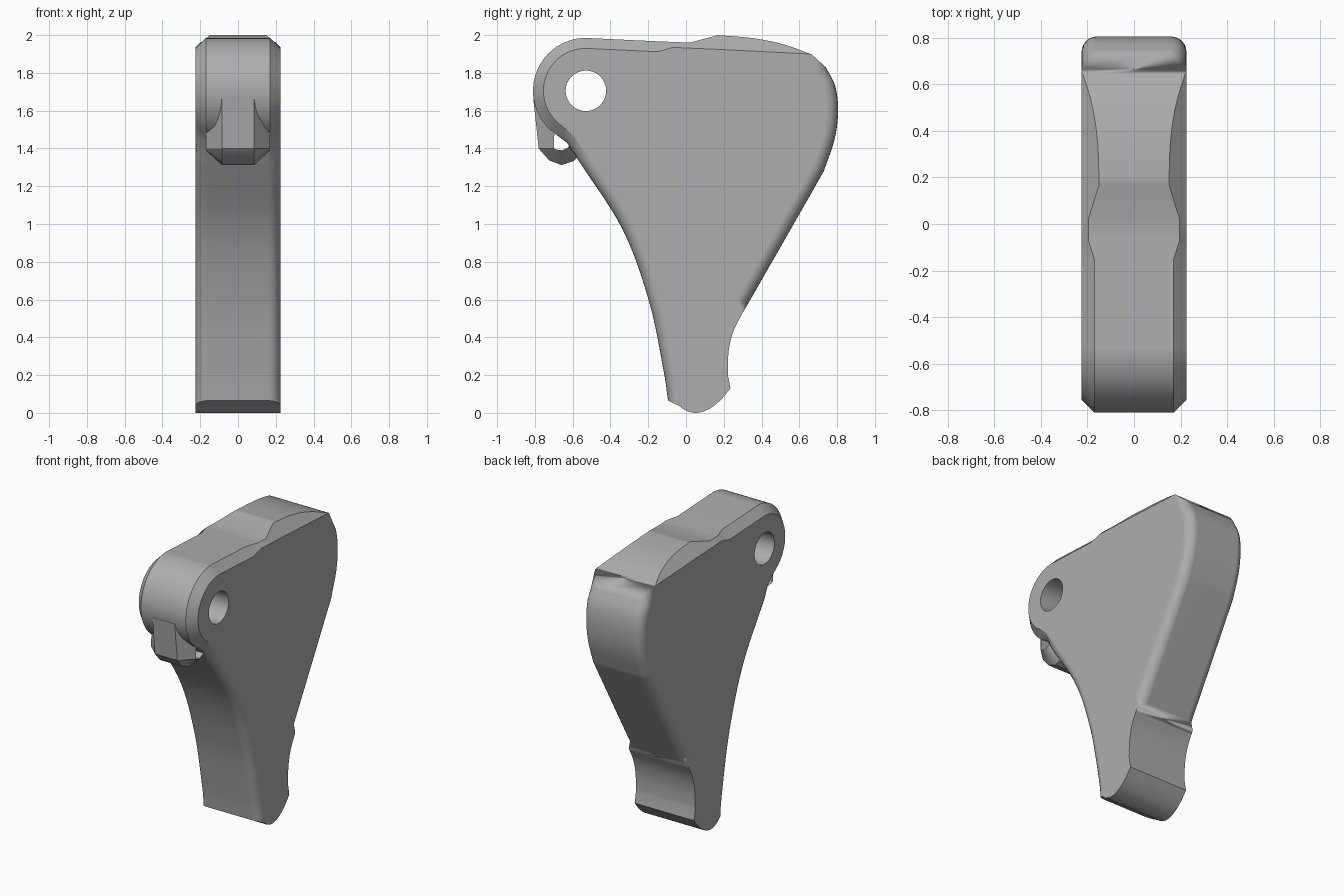
import bpy, bmesh, math
from mathutils import Vector

if "Cube" in bpy.data.objects:
    bpy.data.objects.remove(bpy.data.objects["Cube"])

HALF = 0.225      # half thickness of the lever
STEPS = 6         # layers in each edge rounding
PIVOT = Vector((-0.53, 1.705))

grey = bpy.data.materials.new("satin grey")
grey.use_nodes = True
grey.diffuse_color = (0.42, 0.42, 0.42, 1)
grey.node_tree.nodes["Principled BSDF"].inputs["Base Color"].default_value = grey.diffuse_color


def spline(points, steps=6):
    """Catmull-Rom curve through the points, ends included."""
    p = [Vector(q) for q in points]
    p = [2 * p[0] - p[1]] + p + [2 * p[-1] - p[-2]]
    out = []
    for a, b, c, d in zip(p, p[1:], p[2:], p[3:]):
        for i in range(steps):
            t = i / steps
            out.append(0.5 * (2 * b + (c - a) * t + (2 * a - 5 * b + 4 * c - d) * t**2
                              + (3 * b - a - 3 * c + d) * t**3))
    return out + [p[-2]]


def finish(name, bm):
    bmesh.ops.remove_doubles(bm, verts=bm.verts, dist=0.0002)
    bmesh.ops.recalc_face_normals(bm, faces=bm.faces)
    mesh = bpy.data.meshes.new(name)
    bm.to_mesh(mesh)
    bm.free()
    mesh.materials.append(grey)
    obj = bpy.data.objects.new(name, mesh)
    bpy.context.collection.objects.link(obj)
    return obj


def select(obj):
    bpy.ops.object.select_all(action='DESELECT')
    obj.select_set(True)
    bpy.context.view_layer.objects.active = obj


def loft(bm, rings):
    """Skin closed rings of points and cap both ends."""
    rows = [[bm.verts.new(co) for co in ring] for ring in rings]
    for r, s in zip(rows, rows[1:]):
        for i in range(len(r)):
            j = (i + 1) % len(r)
            bm.faces.new((r[i], r[j], s[j], s[i]))
    bm.faces.new(rows[0])
    bm.faces.new(rows[-1])


# Lever outline: each entry is (point, edge size, roundness, inset direction or None)
DOWN = Vector((0, -1))
outline = []


def add(points, size, rounded=1, direction=None):
    outline.extend((Vector(p), size, rounded, direction) for p in points)


# pivot boss with chamfered rim
add([PIVOT + 0.28 * Vector((math.cos(a), math.sin(a)))
     for a in (math.radians(90 + 5 * i) for i in range(30))], 0.055, 0)
add([(-0.63, 1.43)], 0.055, 0)
# concave finger face with rounded edges
front = spline([(-0.575, 1.345), (-0.335, 0.97), (-0.195, 0.587), (-0.12, 0.23), (-0.095, 0.065)])
add(front[:-1], 0.065)
add(front[-1:], 0.065, 1, Vector((0.9, -0.43)))
# rounded toe and rear scoop with sharp edges
add(spline([(-0.036, 0.037), (0.0, 0.012), (0.06, 0.0), (0.13, 0.025), (0.19, 0.075), (0.235, 0.13)], 4), 0)
add(spline([(0.222, 0.2), (0.225, 0.32), (0.25, 0.43), (0.3, 0.53)], 4), 0)
# straight back and rounded heel
add([(0.325, 0.572), (0.5, 0.877)], 0.065)
add(spline([(0.73, 1.28), (0.787, 1.45), (0.805, 1.6), (0.79, 1.73), (0.74, 1.83)]), 0.065)
# crowned top with slanted side cuts
for p in spline([(0.665, 1.898), (0.52, 1.95), (0.36, 1.983), (0.17, 2.0)]):
    add([p], max(0.0, p.y - (1.933 - 0.05 * p.x)), 0, DOWN)
# ramp down to the boss
add([(0.02, 1.96)], 0.029, 0, DOWN)
add([(-0.07, 1.964)], 0.029, 0, DOWN)
add([(-0.15, 1.967)], 0.055, 0, DOWN)


def layer(f, side):
    """One ring of the lever: f runs from the side face to the rim."""
    ring = []
    for i, (p, size, rounded, direction) in enumerate(outline):
        along = (outline[(i + 1) % len(outline)][0] - outline[i - 1][0]).normalized()
        inward = direction or Vector((-along.y, along.x))
        t = f * math.pi / 2
        inset, drop = (1 - math.sin(t), 1 - math.cos(t)) if rounded else (1 - f, f)
        q = p + inward * inset * size
        ring.append((side * (HALF - drop * size), q.x, q.y))
    return ring


bm = bmesh.new()
fractions = [i / STEPS for i in range(STEPS + 1)]
loft(bm, [layer(f, 1) for f in fractions] + [layer(f, -1) for f in reversed(fractions)])
lever = finish("lever_body", bm)

# pivot hole through the boss
bpy.ops.mesh.primitive_cylinder_add(vertices=64, radius=0.107, depth=1,
                                    location=(0, *PIVOT), rotation=(0, math.pi / 2, 0))
cutter = bpy.context.object
cutter.name = "pivot_hole_cutter"
cutter.hide_render = True
cutter.data.materials.append(grey)
select(lever)
cut = lever.modifiers.new("pivot hole", 'BOOLEAN')
cut.operation = 'DIFFERENCE'
cut.solver = 'EXACT'
cut.object = cutter
bpy.ops.object.modifier_apply(modifier=cut.name)
bpy.data.objects.remove(cutter)
bpy.ops.object.shade_smooth_by_angle(angle=math.radians(28))
lever.modifiers.new("even shading", 'WEIGHTED_NORMAL').keep_sharp = True

# hooked nose under the boss: narrow outer face, wide inner face
outer = [(-0.808, 1.66), (-0.78, 1.40), (-0.725, 1.337), (-0.66, 1.312), (-0.595, 1.333), (-0.5, 1.42)]
inner = [(-0.69, 1.66), (-0.70, 1.40), (-0.68, 1.393), (-0.655, 1.39), (-0.625, 1.405), (-0.55, 1.48)]
bm = bmesh.new()
loft(bm, [[(-0.085, *o), (0.085, *o), (0.17, *n), (-0.17, *n)] for o, n in zip(outer, inner)])
nose = finish("hooked_nose", bm)
select(nose)
bpy.ops.object.shade_smooth_by_angle(angle=math.radians(30))
